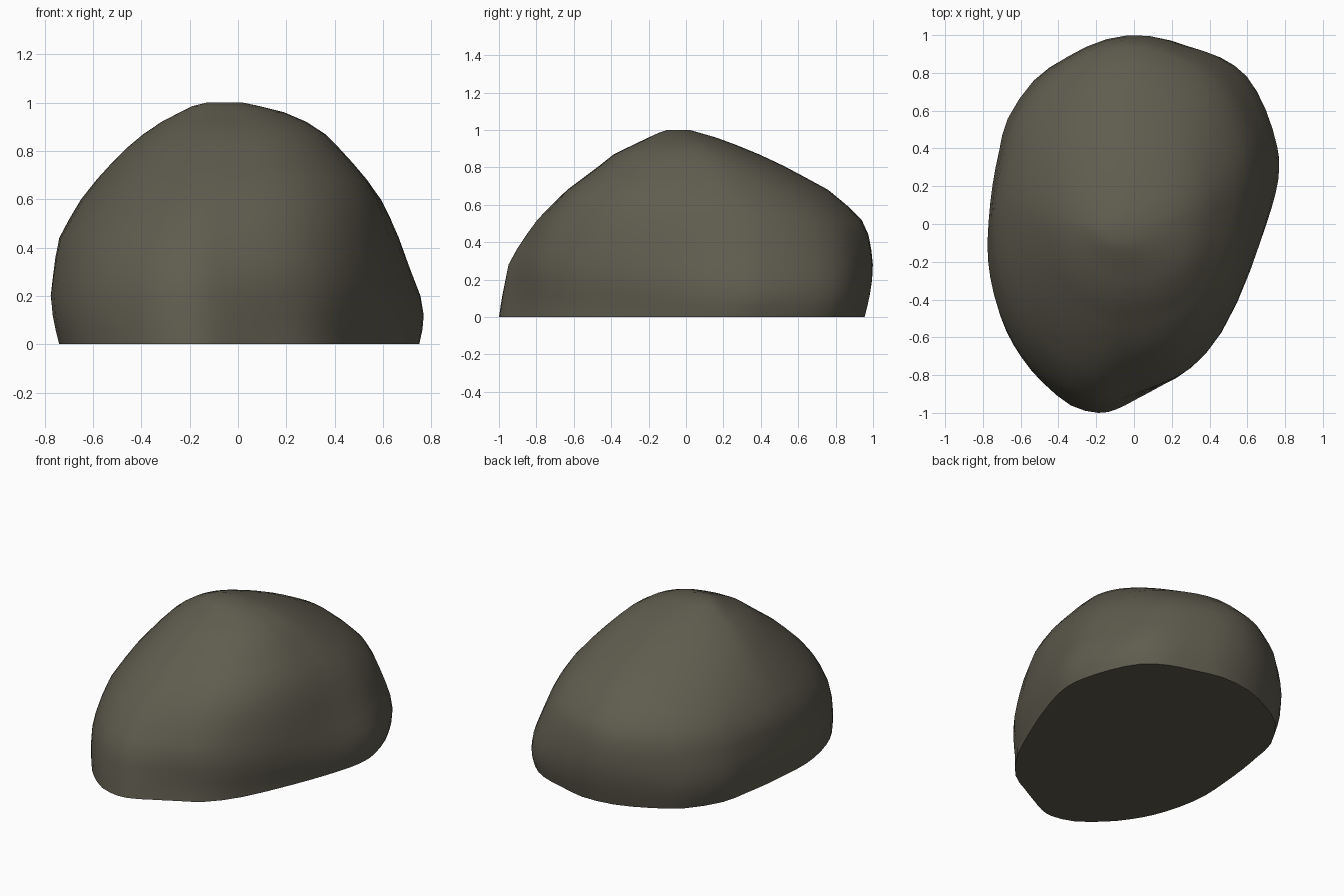
import bpy, bmesh, math
from mathutils import Vector

if "Cube" in bpy.data.objects:
    bpy.data.objects.remove(bpy.data.objects["Cube"])

# Egg-shaped plan outline of the boulder, counter-clockwise
OUTLINE = [(0.77, 0.3), (0.76, 0.42), (0.7, 0.62), (0.6, 0.8), (0.46, 0.9), (0.3, 0.95), (0.1, 1.0),
           (-0.13, 0.98), (-0.35, 0.89), (-0.53, 0.77), (-0.67, 0.56), (-0.71, 0.38), (-0.74, 0.2),
           (-0.76, 0.0), (-0.77, -0.2), (-0.74, -0.4), (-0.68, -0.58), (-0.6, -0.72), (-0.5, -0.84),
           (-0.35, -0.96), (-0.2, -1.0), (-0.1, -0.98), (0.0, -0.93), (0.15, -0.85), (0.3, -0.76),
           (0.45, -0.57), (0.6, -0.25), (0.69, -0.02), (0.75, 0.17)]

# Side profiles: (z, min, max)
FRONT = [(0, -0.74, 0.75), (0.1, -0.765, 0.772), (0.2, -0.775, 0.755), (0.33, -0.76, 0.705),
         (0.43, -0.745, 0.67), (0.58, -0.665, 0.605), (0.7, -0.57, 0.52), (0.8, -0.475, 0.43),
         (0.9, -0.355, 0.33), (0.96, -0.24, 0.19), (0.985, -0.19, 0.09), (1.0, -0.13, 0.02)]
SIDE = [(0, -1.0, 0.955), (0.1, -0.985, 0.98), (0.2, -0.965, 0.995), (0.3, -0.945, 1.0),
        (0.43, -0.86, 0.98), (0.54, -0.78, 0.93), (0.68, -0.635, 0.76), (0.8, -0.475, 0.54),
        (0.875, -0.38, 0.38), (0.95, -0.22, 0.195), (0.98, -0.16, 0.09), (1.0, -0.1, 0.02)]
LEVELS = [0, 0.06, 0.12, 0.2, 0.28, 0.36, 0.44, 0.52, 0.6, 0.68, 0.75, 0.81, 0.87, 0.92, 0.96, 0.985, 1.0]


def span(profile, z):
    for (z0, a0, b0), (z1, a1, b1) in zip(profile, profile[1:]):
        if z <= z1:
            t = (z - z0) / (z1 - z0)
            return a0 + (a1 - a0) * t, b0 + (b1 - b0) * t


def refine(points):
    """Double the number of points on a closed smooth curve."""
    result, n = [], len(points)
    for i in range(n):
        a, b, c, d = (Vector(points[(i + k) % n]) for k in (-1, 0, 1, 2))
        result += [b, (9 * (b + c) - a - d) / 16]
    return result


def section(x, y, z):
    """Unit cross-section point: egg at the base, rounder with a fuller front-right higher up."""
    u, v = x / 0.772, y
    ang = math.atan2(v, u)
    f = 1 + 0.05 * abs(math.sin(2 * ang)) * math.cos(ang + math.pi / 4)
    w = min(max((z - 0.08) / 0.6, 0), 1) * 0.9
    return u + (f * math.cos(ang) - u) * w, v + (f * math.sin(ang) - v) * w


# Boulder: cross-sections fitted to both profiles at every height
bm = bmesh.new()
rings = []
outline = refine(OUTLINE)
n = len(outline)
for z in LEVELS:
    pts = [section(x, y, z) for x, y in outline]
    us, vs = [p[0] for p in pts], [p[1] for p in pts]
    x0, x1 = span(FRONT, z)
    y0, y1 = span(SIDE, z)
    rings.append([bm.verts.new((x0 + (x1 - x0) * (u - min(us)) / (max(us) - min(us)),
                                y0 + (y1 - y0) * (v - min(vs)) / (max(vs) - min(vs)), z)) for u, v in pts])
for lo, hi in zip(rings, rings[1:]):
    for i in range(n):
        bm.faces.new((lo[i], lo[(i + 1) % n], hi[(i + 1) % n], hi[i]))
bm.faces.new(list(reversed(rings[0])))
crown = bm.verts.new((-0.05, -0.04, 1.0))
for i in range(n):
    bm.faces.new((rings[-1][i], rings[-1][(i + 1) % n], crown))
bmesh.ops.recalc_face_normals(bm, faces=bm.faces)
mesh = bpy.data.meshes.new("boulder")
bm.to_mesh(mesh)
bm.free()
boulder = bpy.data.objects.new("boulder", mesh)
bpy.context.collection.objects.link(boulder)

# Dark stone colour
stone = bpy.data.materials.new("stone")
stone.diffuse_color = (0.115, 0.107, 0.077, 1)
stone.use_nodes = True
stone.node_tree.nodes["Principled BSDF"].inputs["Base Color"].default_value = stone.diffuse_color
mesh.materials.append(stone)

# Smooth rock with a sharp edge around the flat base
bpy.context.view_layer.objects.active = boulder
boulder.select_set(True)
bpy.ops.object.shade_smooth_by_angle(angle=math.radians(50))
